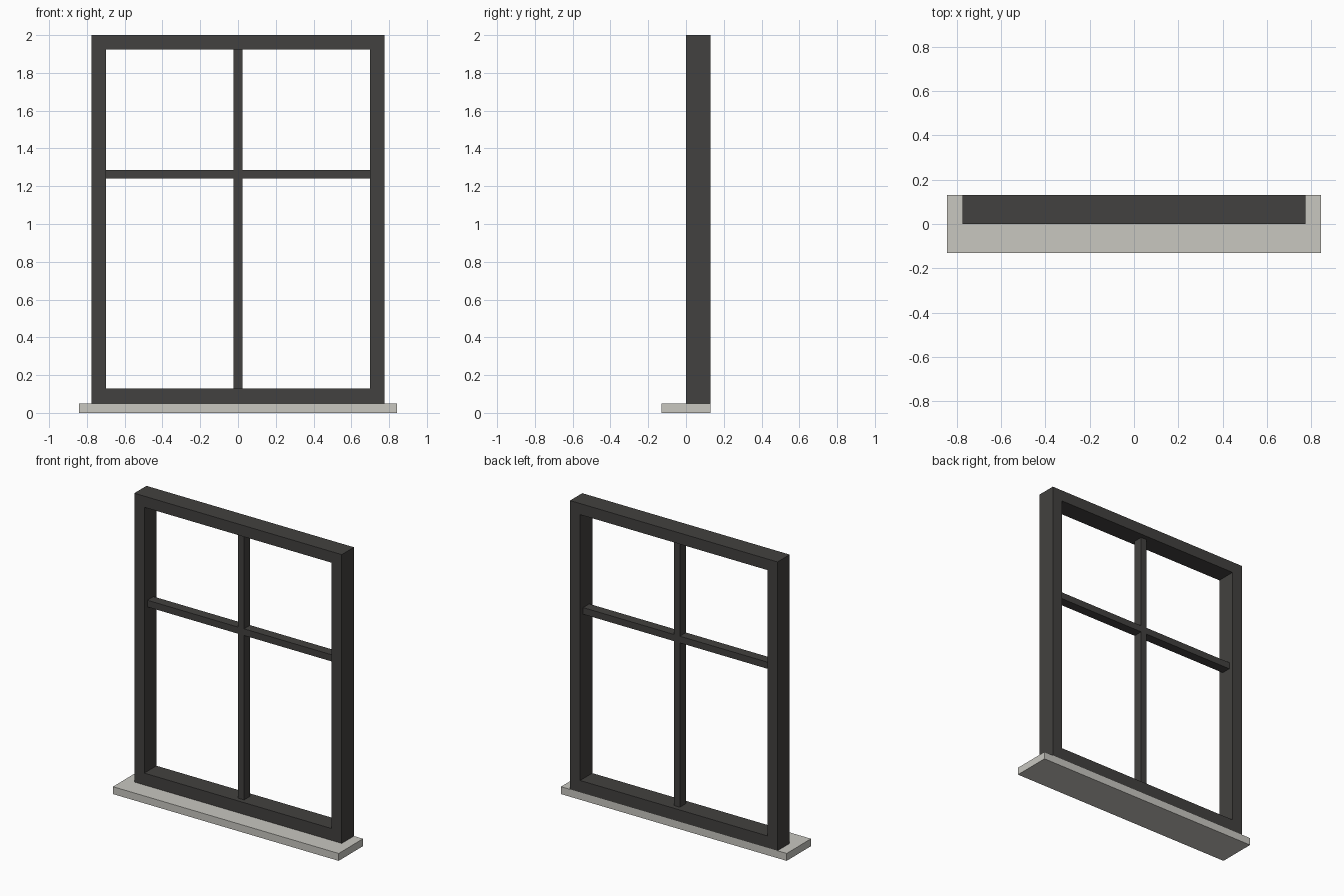
import bpy

if "Cube" in bpy.data.objects:
    bpy.data.objects.remove(bpy.data.objects["Cube"])


def material(name, color):
    m = bpy.data.materials.new(name)
    m.diffuse_color = (*color, 1)
    m.use_nodes = True
    m.node_tree.nodes["Principled BSDF"].inputs["Base Color"].default_value = m.diffuse_color
    return m


dark = material("dark_paint", (0.055, 0.053, 0.05))
stone = material("pale_stone", (0.58, 0.57, 0.53))


def box(name, x, y, z, mat):
    """Box spanning the (min, max) pairs x, y and z."""
    spans = (x, y, z)
    bpy.ops.mesh.primitive_cube_add(size=1, location=[(a + b) / 2 for a, b in spans])
    ob = bpy.context.object
    ob.name = name
    ob.scale = [b - a for a, b in spans]
    bpy.ops.object.transform_apply(location=False, rotation=False, scale=True)
    ob.data.materials.append(mat)
    return ob


OUT, INN = 0.775, 0.70            # frame half widths
SILL, LOW, HIGH, TOP = 0.05, 0.13, 1.925, 2.0
BAR = 0.0225                      # half width of glazing bars
FRAME_Y = (0.0, 0.13)
BAR_Y = (0.0325, 0.0975)

# Sill
box("sill", (-0.843, 0.843), (-0.13, 0.13), (0, SILL), stone)

# Outer frame
box("left_stile", (-OUT, -INN), FRAME_Y, (SILL, TOP), dark)
box("right_stile", (INN, OUT), FRAME_Y, (SILL, TOP), dark)
box("top_rail", (-INN, INN), FRAME_Y, (HIGH, TOP), dark)
box("bottom_rail", (-INN, INN), FRAME_Y, (SILL, LOW), dark)

# Glazing bars
box("mullion", (-BAR, BAR), BAR_Y, (LOW, HIGH), dark)
box("left_transom", (-INN, -BAR), BAR_Y, (1.24, 1.285), dark)
box("right_transom", (BAR, INN), BAR_Y, (1.24, 1.285), dark)
